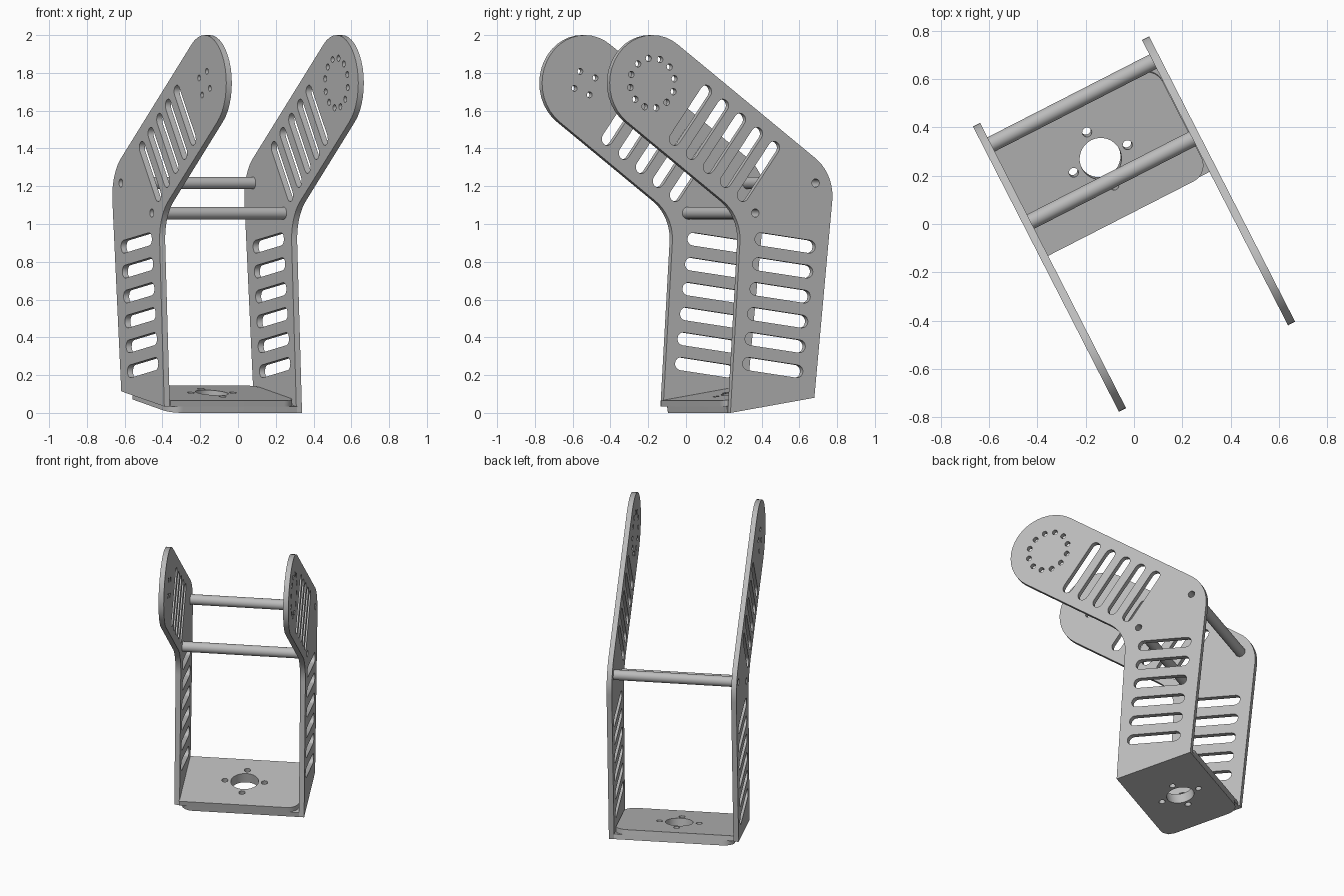
import bpy, bmesh
from math import cos, sin, tan, pi, radians
from mathutils import Vector, Matrix

cube = bpy.data.objects.get("Cube")
if cube:
    bpy.data.objects.remove(cube)

grey = bpy.data.materials.new("plain grey")
grey.use_nodes = True
colour = (0.5, 0.5, 0.5, 1)
grey.diffuse_color = colour
grey.node_tree.nodes["Principled BSDF"].inputs["Base Color"].default_value = colour

# Bracket axes: depth runs to the back, across runs from one side plate to the other
turn, tilt = radians(27.1), radians(9.2)
depth = Vector((-sin(turn), cos(turn), 0))
across = Vector((cos(turn), sin(turn), 0))
up = Vector((0, 0, 1))
floor_dir = depth * cos(tilt) + up * sin(tilt)
floor_up = across.cross(floor_dir)
THICK, INNER = 0.033, 0.376
FRONT, BACK = Vector((0.055, 0)), Vector((0.554, 0.08))


def frame(x, y, z, origin):
    m = Matrix((x, y, z)).transposed().to_4x4()
    m.translation = origin
    return m


def circle(c, r, n=20):
    return [(c[0] + r * cos(2 * pi * i / n), c[1] + r * sin(2 * pi * i / n)) for i in range(n)]


def ring(c, radius, count, r, start=0.0):
    return [circle((c[0] + radius * cos(start + 2 * pi * i / count),
                    c[1] + radius * sin(start + 2 * pi * i / count)), r, 14) for i in range(count)]


def slot(a, b, r=0.034, n=8):
    a, b = Vector(a), Vector(b)
    d = (b - a).normalized()
    s = Vector((-d.y, d.x))
    pts = []
    for c, k in ((b, 1), (a, -1)):
        pts += [c + k * r * (d * sin(pi * i / n) - s * cos(pi * i / n)) for i in range(n + 1)]
    return pts


def rounded(corners, n=10):
    # Replace each (point, radius) corner by a tangent arc
    out = []
    for i, (p, r) in enumerate(corners):
        p = Vector(p)
        if r == 0:
            out.append(p)
            continue
        a = (Vector(corners[i - 1][0]) - p).normalized()
        b = (Vector(corners[(i + 1) % len(corners)][0]) - p).normalized()
        half = a.angle(b) / 2
        centre = p + (a + b).normalized() * r / sin(half)
        start = p + a * r / tan(half) - centre
        end = p + b * r / tan(half) - centre
        sweep = pi - 2 * half
        for k in range(n + 1):
            t = k / n
            out.append(centre + (start * sin((1 - t) * sweep) + end * sin(t * sweep)) / sin(sweep))
    return out


def finish(name, bm, matrix):
    bmesh.ops.remove_doubles(bm, verts=bm.verts, dist=1e-5)
    bmesh.ops.recalc_face_normals(bm, faces=bm.faces)
    mesh = bpy.data.meshes.new(name)
    bm.to_mesh(mesh)
    bm.free()
    mesh.materials.append(grey)
    obj = bpy.data.objects.new(name, mesh)
    bpy.context.collection.objects.link(obj)
    obj.matrix_world = matrix
    bpy.ops.object.select_all(action="DESELECT")
    obj.select_set(True)
    bpy.context.view_layer.objects.active = obj
    bpy.ops.object.shade_smooth_by_angle(angle=radians(30))
    return obj


def sheet(name, loops, matrix):
    # Flat sheet with holes, from an outline loop followed by hole loops
    curve = bpy.data.curves.new(name + " outline", "CURVE")
    curve.dimensions, curve.fill_mode, curve.extrude = "2D", "BOTH", THICK / 2
    for loop in loops:
        sp = curve.splines.new("POLY")
        sp.points.add(len(loop) - 1)
        for pt, co in zip(sp.points, loop):
            pt.co = (co[0], co[1], 0, 1)
        sp.use_cyclic_u = True
    tmp = bpy.data.objects.new(name + " outline", curve)
    bpy.context.collection.objects.link(tmp)
    dg = bpy.context.evaluated_depsgraph_get()
    mesh = bpy.data.meshes.new_from_object(tmp.evaluated_get(dg))
    bm = bmesh.new()
    bm.from_mesh(mesh)
    bpy.data.objects.remove(tmp)
    bpy.data.curves.remove(curve)
    bpy.data.meshes.remove(mesh)
    return finish(name, bm, matrix)


# Side plate layout in (depth, height)
END_R = 0.254
end = Vector((-0.409, 1.746))
arm = Vector((0.806, -0.592))
arm_n = Vector((0.592, 0.806))
rod_spots = [Vector((0.2035, 1.058)), Vector((0.562, 1.217))]


def side_plate(name, side, lift, end_holes):
    tip = end - arm * END_R
    outline = rounded([
        (FRONT + Vector((0.064, 1)) * lift, 0),
        (BACK + Vector((0.102, 1)) * lift, 0),
        ((0.675, 1.264), 0.25),
        (tip + arm_n * END_R, END_R * 0.999),
        (tip - arm_n * END_R, END_R * 0.999),
        ((0.12, 1.041), 0.25)])
    holes = list(end_holes) + [circle(p, 0.022) for p in rod_spots]
    for i in range(6):
        step = Vector((-0.0148, -0.132)) * i
        holes.append(slot(Vector((0.235, 0.92)) + step, Vector((0.526, 0.88)) + step))
    for i in range(5):
        low = Vector((-0.275, 1.45)) + arm * 0.1255 * i
        holes.append(slot(low, low + arm_n * 0.312))
    origin = across * side * (INNER + THICK / 2)
    sheet(name, [outline] + holes, frame(depth, up, across, origin))


side_plate("left_side_plate", 1, 0, ring(end, 0.133, 12, 0.017, radians(10)))
side_plate("right_side_plate", -1, 0.034, ring(end, 0.068, 4, 0.016, radians(24)))

# Overlapping floor flanges, one from each side plate, rounded at the free end
length = (BACK - FRONT).length
hub = (0, 0.262)
for name, side, level in (("lower_floor_flange", 1, 0), ("upper_floor_flange", -1, 1)):
    root, free = side * (INNER + 0.002), -side * (INNER - 0.002)
    outline = rounded([((root, 0), 0), ((root, length), 0),
                       ((free, length), 0.075), ((free, 0), 0.075)])
    holes = [circle(hub, 0.087, 32)] + ring(hub, 0.125, 4, 0.02)
    origin = depth * FRONT.x + floor_up * THICK * (level + 0.5)
    sheet(name, [outline] + holes, frame(across, floor_dir, floor_up, origin))

# Cross rods with blind screw holes in both ends
for name, spot in zip(("front_cross_rod", "back_cross_rod"), rod_spots):
    half = [(0.033, 0), (0.033, INNER), (0.022, INNER), (0.022, INNER - 0.1), (0, INNER - 0.1)]
    profile = [(r, -z) for r, z in reversed(half[1:])] + half[1:]
    bm = bmesh.new()
    verts = [bm.verts.new((r, 0, z)) for r, z in profile]
    edges = [bm.edges.new(pair) for pair in zip(verts, verts[1:])]
    bmesh.ops.spin(bm, geom=verts + edges, cent=(0, 0, 0), axis=(0, 0, 1),
                   angle=2 * pi, steps=24, use_merge=True)
    finish(name, bm, frame(depth, up, across, depth * spot.x + up * spot.y))
